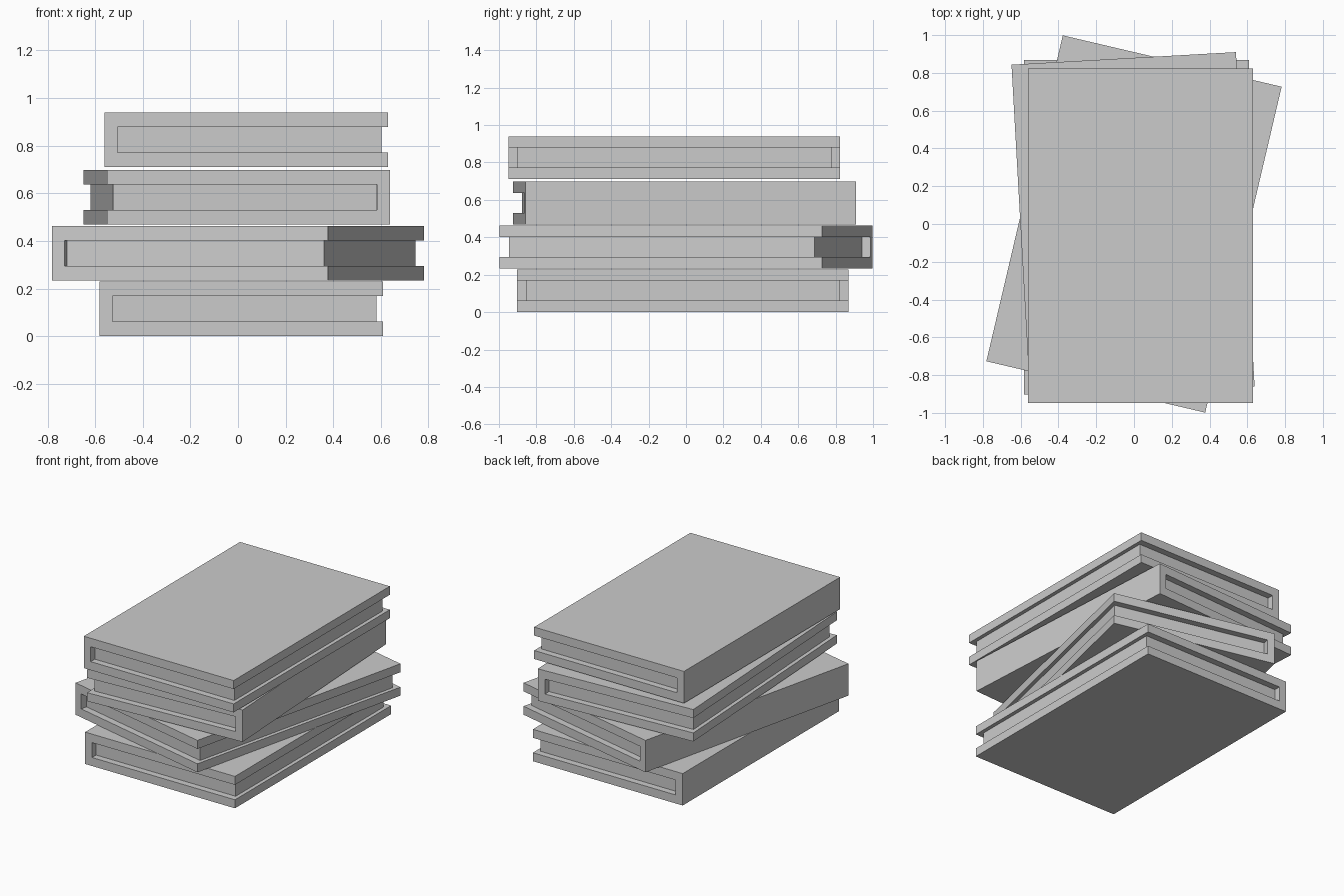
import bpy
from math import radians

if "Cube" in bpy.data.objects:
    bpy.data.objects.remove(bpy.data.objects["Cube"])

W, D, H = 1.19, 1.772, 0.229      # closed book size
BOARD, SPINE = 0.061, 0.055       # cover board and spine thickness
INSET_END, INSET_EDGE = 0.047, 0.027


def extrude_profile(name, profile, depth, loc, angle):
    """Extrude an x-z outline (counter-clockwise from the front) along y."""
    n = len(profile)
    verts = [(x, y, z) for y in (-depth / 2, depth / 2) for x, z in profile]
    faces = [tuple(range(n)), tuple(reversed(range(n, 2 * n)))]
    faces += [(i, i + n, (i + 1) % n + n, (i + 1) % n) for i in range(n)]
    mesh = bpy.data.meshes.new(name)
    mesh.from_pydata(verts, [], faces)
    obj = bpy.data.objects.new(name, mesh)
    bpy.context.collection.objects.link(obj)
    obj.location = loc
    obj.rotation_euler.z = radians(angle)
    return obj


def book(name, loc, angle):
    l, r, si = -W / 2, W / 2, -W / 2 + SPINE
    # C-shaped cover: bottom board, spine, top board
    cover = [(l, 0), (r, 0), (r, BOARD), (si, BOARD),
             (si, H - BOARD), (r, H - BOARD), (r, H), (l, H)]
    extrude_profile(name + "_cover", cover, D, loc, angle)
    # page block set back from the three open edges
    e = r - INSET_EDGE
    pages = [(si, BOARD), (e, BOARD), (e, H - BOARD), (si, H - BOARD)]
    extrude_profile(name + "_pages", pages, D - 2 * INSET_END, loc, angle)


# Stack from bottom to top; the third book has its spine on the right
book("bottom_book", (0.013, -0.017, 0.0), 0)
book("second_book", (0.0, 0.0, 0.233), -13.2)
book("third_book", (-0.005, -0.008, 0.468), 183.2)
book("top_book", (0.034, -0.062, 0.711), 0)
